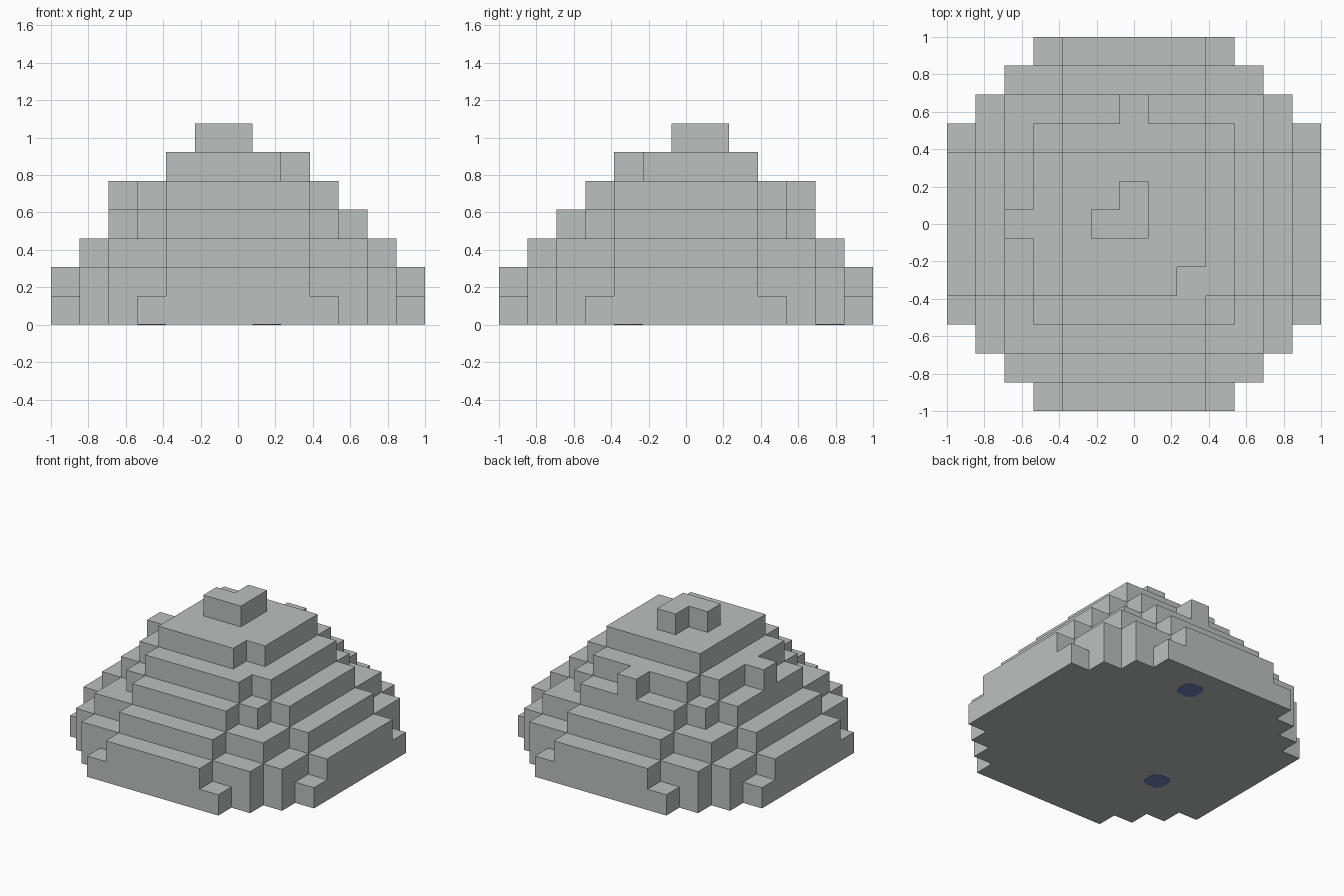
import bpy
import bmesh
from mathutils import Vector

U = 2 / 13  # edge of one block

if "Cube" in bpy.data.objects:
    bpy.data.objects.remove(bpy.data.objects["Cube"], do_unlink=True)


def make_material(name, rgb):
    mat = bpy.data.materials.new(name)
    mat.use_nodes = True
    mat.diffuse_color = (*rgb, 1)
    mat.node_tree.nodes["Principled BSDF"].inputs["Base Color"].default_value = (*rgb, 1)
    return mat


def add_object(name, bm, mat):
    mesh = bpy.data.meshes.new(name)
    bm.to_mesh(mesh)
    bm.free()
    mesh.materials.append(mat)
    obj = bpy.data.objects.new(name, mesh)
    bpy.context.collection.objects.link(obj)
    return obj


stone = make_material("stone grey", (0.50, 0.53, 0.52))
blue = make_material("slate blue", (0.16, 0.23, 0.52))

# Half-width of each row of blocks, counted outward from the middle row, per layer
LAYERS = [
    [6, 6, 6, 6, 5, 4, 3],
    [6, 6, 6, 5, 5, 4, 2],
    [5, 5, 5, 4, 4, 2],
    [4, 4, 4, 3, 2],
    [3, 3, 3, 2],
    [2, 2, 2],
]
blocks = set()
for z, rows in enumerate(LAYERS):
    for y, half in enumerate(rows):
        for x in range(-half, half + 1):
            blocks |= {(x, y, z), (x, -y, z)}

# Irregular blocks: two side bumps, a three-block summit and one missing corner
blocks |= {(-4, 0, 4), (0, 4, 4), (0, 0, 6), (0, 1, 6), (-1, 0, 6)}
blocks.discard((2, -2, 5))

# Mound: only the exposed block sides, merged into large flat faces
bm = bmesh.new()
for block in sorted(blocks):
    centre = Vector(block) + Vector((0, 0, 0.5))
    for axis in range(3):
        for sign in (-1, 1):
            n = Vector((0, 0, 0))
            n[axis] = sign
            if tuple(int(a + b) for a, b in zip(block, n)) in blocks:
                continue
            u = Vector((0, 0, 0))
            u[(axis + 1) % 3] = 0.5
            v = n.cross(u)
            mid = centre + n * 0.5
            corners = (mid - u - v, mid + u - v, mid + u + v, mid - u + v)
            bm.faces.new([bm.verts.new(c * U) for c in corners])
bmesh.ops.remove_doubles(bm, verts=bm.verts, dist=0.001)
bmesh.ops.dissolve_limit(bm, angle_limit=0.01, verts=bm.verts, edges=bm.edges)
add_object("stepped_mound", bm, stone)

# Small chamfered plates on the underside
for name, cx, cy in (("back_base_plate", 1, 5), ("front_base_plate", -3, -2)):
    bm = bmesh.new()
    bmesh.ops.create_cube(bm, size=1)
    bmesh.ops.scale(bm, vec=(U, U, 0.006), verts=bm.verts)
    upright = [e for e in bm.edges if abs(e.verts[0].co.z - e.verts[1].co.z) > 0.001]
    bmesh.ops.bevel(bm, geom=upright, offset=0.03, segments=1, affect='EDGES')
    bmesh.ops.translate(bm, vec=(cx * U, cy * U, 0.001), verts=bm.verts)
    add_object(name, bm, blue)
